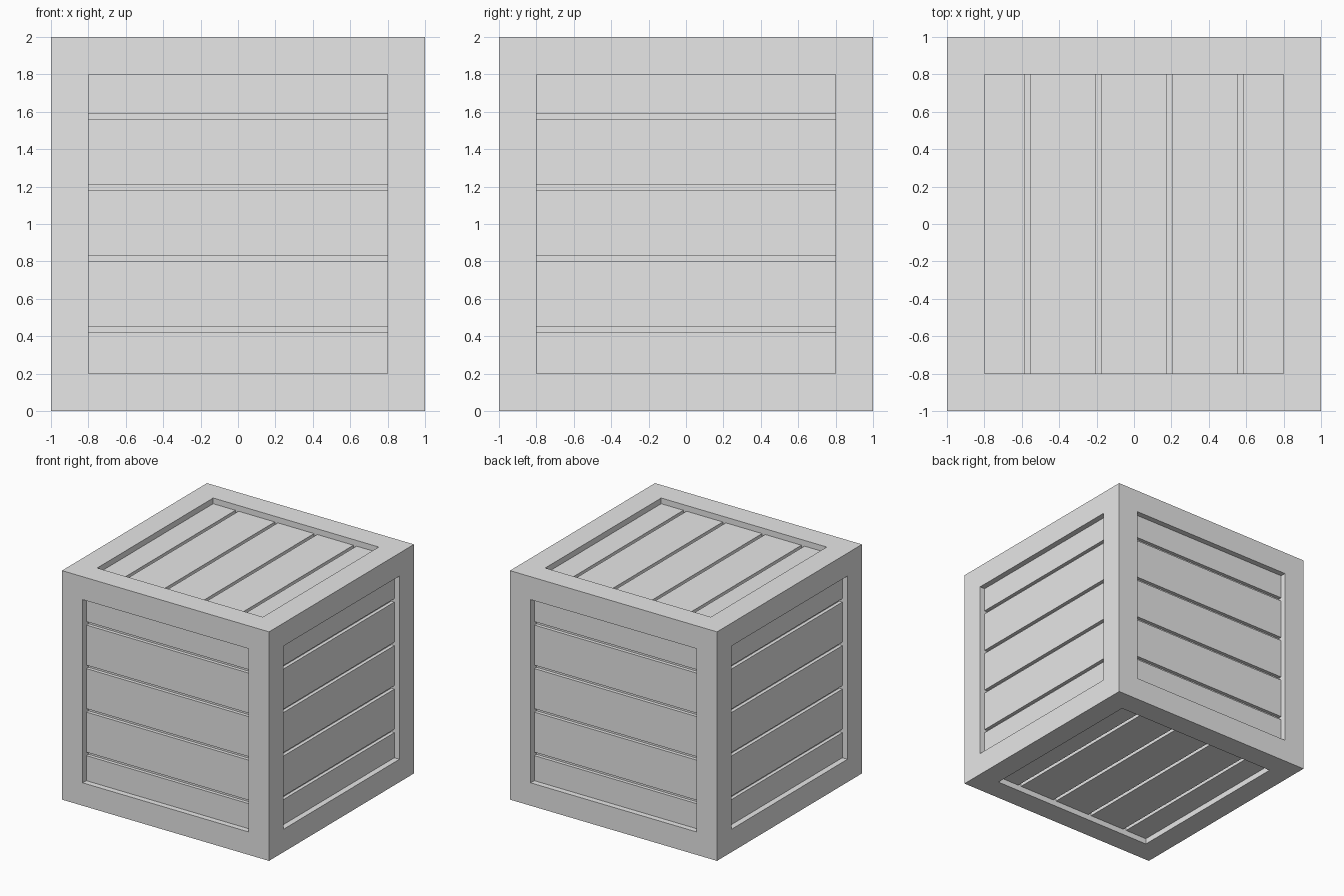
import bpy
import bmesh
from mathutils import Matrix, Vector

if "Cube" in bpy.data.objects:
    bpy.data.objects.remove(bpy.data.objects["Cube"])

HALF = 1.0        # half the crate size
BEAM = 0.2        # width of the frame border
RECESS = 0.05     # how far the planks sit behind the frame
GROOVE = 0.03     # width and depth of the gaps between planks
PITCH = 0.38      # spacing of the gaps
CENTRE = Vector((0, 0, HALF))

grey = bpy.data.materials.new("plain grey")
grey.use_nodes = True
grey.diffuse_color = (0.8, 0.8, 0.8, 1)
grey.node_tree.nodes["Principled BSDF"].inputs["Base Color"].default_value = grey.diffuse_color


def finish(name, bm):
    mesh = bpy.data.meshes.new(name)
    bm.to_mesh(mesh)
    bm.free()
    mesh.materials.append(grey)
    obj = bpy.data.objects.new(name, mesh)
    bpy.context.collection.objects.link(obj)
    obj.location = CENTRE
    return obj


# Frame: a cube with a square pocket sunk into every side
bm = bmesh.new()
bmesh.ops.create_cube(bm, size=2 * HALF)
sides = bm.faces[:]
bmesh.ops.inset_individual(bm, faces=sides, thickness=BEAM, use_even_offset=True)
floors = bmesh.ops.extrude_discrete_faces(bm, faces=sides)["faces"]
for face in floors:
    face.normal_update()
    bmesh.ops.translate(bm, verts=face.verts, vec=-face.normal * (RECESS + GROOVE))
finish("crate_frame", bm)


# Planks: five boards in each pocket, set across the spread direction
def add_planks(name, normal, spread, shift):
    normal, spread = Vector(normal), Vector(spread)
    run = normal.cross(spread)
    turn = Matrix((spread, run, normal)).transposed().to_4x4()
    inner = HALF - BEAM
    gaps = [(i - 1.5) * PITCH + shift for i in range(4)]
    starts = [-inner] + [g + GROOVE / 2 for g in gaps]
    ends = [g - GROOVE / 2 for g in gaps] + [inner]
    top = HALF - RECESS
    thick = GROOVE + 0.01
    bm = bmesh.new()
    for a, b in zip(starts, ends):
        place = Matrix.Translation(((a + b) / 2, 0, top - thick / 2))
        size = Matrix.Diagonal((b - a, 2 * inner, thick, 1))
        bmesh.ops.create_cube(bm, size=1, matrix=turn @ place @ size)
    finish(name, bm)


UP, ACROSS = (0, 0, 1), (1, 0, 0)
add_planks("front_planks", (0, -1, 0), UP, 0.004)
add_planks("back_planks", (0, 1, 0), UP, 0.004)
add_planks("left_planks", (1, 0, 0), UP, 0.004)
add_planks("right_planks", (-1, 0, 0), UP, 0.004)
add_planks("top_planks", (0, 0, 1), ACROSS, 0)
add_planks("bottom_planks", (0, 0, -1), ACROSS, 0)
